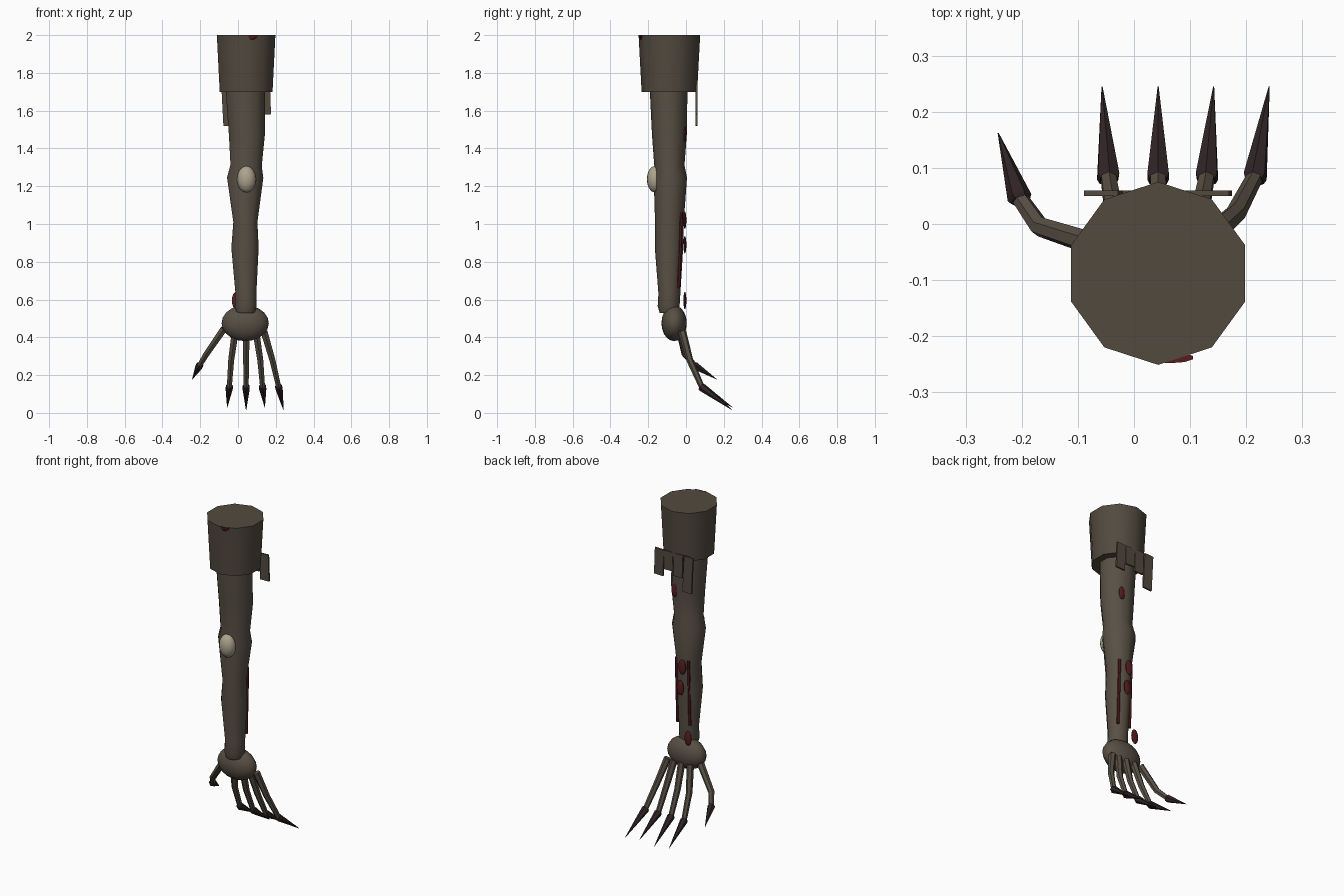
import bpy, bmesh, math
from mathutils import Vector, Matrix

old = bpy.data.objects.get("Cube")
if old:
    bpy.data.objects.remove(old, do_unlink=True)


def material(name, rgb):
    m = bpy.data.materials.new(name)
    m.use_nodes = True
    m.diffuse_color = (*rgb, 1)
    bsdf = m.node_tree.nodes["Principled BSDF"]
    bsdf.inputs["Base Color"].default_value = (*rgb, 1)
    bsdf.inputs["Roughness"].default_value = 0.9
    return m


CLOTH = material("dirty_cloth", (0.085, 0.068, 0.049))
SKIN = material("grey_brown_skin", (0.098, 0.08, 0.059))
BONE = material("bone", (0.42, 0.37, 0.27))
CLAW = material("dark_claw", (0.028, 0.017, 0.018))
BLOOD = material("dried_blood", (0.095, 0.012, 0.014))


def finish(name, bm, mat, angle=42):
    bmesh.ops.recalc_face_normals(bm, faces=bm.faces)
    mesh = bpy.data.meshes.new(name)
    bm.to_mesh(mesh)
    bm.free()
    mesh.materials.append(mat)
    ob = bpy.data.objects.new(name, mesh)
    bpy.context.collection.objects.link(ob)
    bpy.ops.object.select_all(action='DESELECT')
    ob.select_set(True)
    bpy.context.view_layer.objects.active = ob
    bpy.ops.object.shade_smooth_by_angle(angle=math.radians(angle))
    return ob


def tube(name, path, radii, mat, sides, angle=42):
    """Loft rings along a path; each radius is a (across, depth) pair."""
    bm = bmesh.new()
    pts = [Vector(p) for p in path]
    rings = []
    for i, p in enumerate(pts):
        t = (pts[min(i + 1, len(pts) - 1)] - pts[max(i - 1, 0)]).normalized()
        across = Vector((0, 1, 0)).cross(t).normalized()
        depth = t.cross(across)
        ring = []
        for k in range(sides):
            a = math.tau * k / sides
            ring.append(bm.verts.new(p + across * math.sin(a) * radii[i][0]
                                     + depth * math.cos(a) * radii[i][1]))
        rings.append(ring)
    for a, b in zip(rings, rings[1:]):
        for k in range(sides):
            n = (k + 1) % sides
            bm.faces.new((a[k], a[n], b[n], b[k]))
    bm.faces.new(rings[0])
    bm.faces.new(rings[-1])
    return finish(name, bm, mat, angle)


def ellipsoid(name, loc, size, mat, segments=16, rings=10, top=None):
    bm = bmesh.new()
    bmesh.ops.create_uvsphere(bm, u_segments=segments, v_segments=rings, radius=1,
                              matrix=Matrix.Translation(loc) @ Matrix.Diagonal((*size, 1)))
    if top is not None:
        for v in bm.verts:
            v.co.z = min(v.co.z, top)
    return finish(name, bm, mat, 60)


# Rolled sleeve at the shoulder
tube("sleeve", [(0.043, -0.088, 1.7), (0.043, -0.088, 2)],
     [(0.147, 0.147), (0.163, 0.163)], CLOTH, 10)

# Arm: height, centre x, centre y, half width, half depth
arm = [(0.535, 0.040, -0.088, 0.052, 0.052),
       (0.565, 0.041, -0.092, 0.060, 0.058),
       (0.63, 0.042, -0.088, 0.058, 0.058),
       (0.875, 0.037, -0.090, 0.076, 0.075),
       (1.01, 0.039, -0.088, 0.067, 0.076),
       (1.245, 0.038, -0.083, 0.101, 0.088),
       (1.31, 0.043, -0.088, 0.087, 0.080),
       (1.47, 0.047, -0.088, 0.100, 0.092),
       (1.72, 0.038, -0.092, 0.109, 0.100)]
tube("arm", [(x, y, z) for z, x, y, w, d in arm],
     [(w, d) for z, x, y, w, d in arm], SKIN, 10)

# Exposed elbow bone and palm
ellipsoid("elbow_bone", (0.045, -0.165, 1.237), (0.05, 0.042, 0.07), BONE)
ellipsoid("palm", (0.038, -0.063, 0.475), (0.125, 0.067, 0.095), SKIN)

# Fingers with pointed claws: knuckle x, middle x, claw base x, tip x, tip height
fingers = {"first": (-0.015, -0.036, -0.046, -0.057, 0.03),
           "second": (0.043, 0.043, 0.043, 0.043, 0.015),
           "third": (0.095, 0.118, 0.130, 0.142, 0.03),
           "fourth": (0.138, 0.182, 0.216, 0.241, 0.015)}
paths = {}
for name, (a, b, c, d, tip) in fingers.items():
    paths[name + "_finger"] = [(a, -0.02, 0.43), (b, 0.02, 0.28),
                               (c, 0.085, 0.135), (d, 0.245, tip)]
paths["thumb"] = [(-0.075, -0.035, 0.445), (-0.168, -0.005, 0.31),
                  (-0.204, 0.047, 0.25), (-0.242, 0.162, 0.178)]
for name, p in paths.items():
    tube(name, p[:3], [(0.021, 0.021), (0.018, 0.018), (0.015, 0.015)], SKIN, 6, 30)
    base, tip = Vector(p[2]), Vector(p[3])
    back = base - (tip - base) * 0.05
    tube(name + "_claw", [back, base, tip],
         [(0.018, 0.018), (0.022, 0.022), (0.001, 0.001)], CLAW, 6, 30)

# Torn cloth strips hanging behind the sleeve: centre x, bottom, tilt
strips = [(0.142, 1.58, 2), (0.078, 1.625, -2), (0.012, 1.6, 2), (-0.053, 1.52, 3)]
for i, (x, bottom, tilt) in enumerate(strips):
    top = 1.74
    bm = bmesh.new()
    place = (Matrix.Translation((x, 0.055, (top + bottom) / 2))
             @ Matrix.Rotation(math.radians(-tilt), 4, 'Y')
             @ Matrix.Diagonal((0.06, 0.01, top - bottom, 1)))
    bmesh.ops.create_cube(bm, size=1, matrix=place)
    finish(f"torn_strip_{i + 1}", bm, CLOTH, 30)

# Blood spots along the back of the arm: x, y, z, half width, half height
spots = [(0.03, -0.006, 1.02, 0.025, 0.046), (0.043, -0.006, 0.89, 0.024, 0.046),
         (-0.01, -0.006, 0.595, 0.024, 0.046), (0.082, -0.006, 1.475, 0.02, 0.04)]
for i, (x, y, z, w, h) in enumerate(spots):
    ellipsoid(f"blood_spot_{i + 1}", (x, y, z), (w, 0.008, h), BLOOD, 10, 8)
ellipsoid("sleeve_blood_spot", (0.065, -0.238, 2), (0.042, 0.01, 0.026), BLOOD, 10, 8, 2.0)

# Long blood streaks down the forearm
for i, x in enumerate((0.083, 0.0)):
    tube(f"blood_streak_{i + 1}", [(x, -0.038, 0.66), (x, -0.024, 1.06)],
         [(0.008, 0.008), (0.008, 0.008)], BLOOD, 6)
